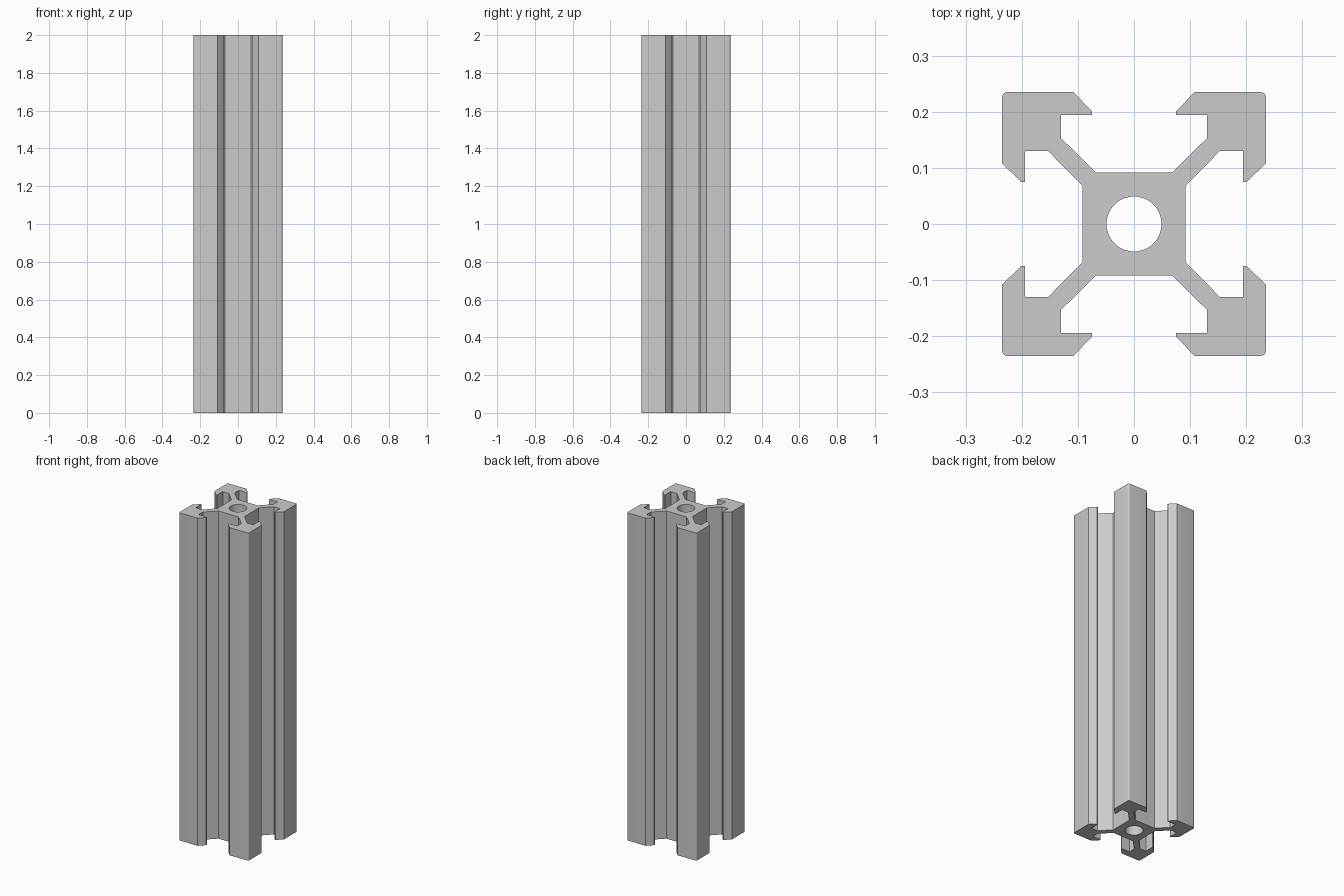
import bpy, bmesh, math
from mathutils import Matrix, Vector

cube = bpy.data.objects.get("Cube")
if cube:
    bpy.data.objects.remove(cube, do_unlink=True)

LENGTH = 2.0
HALF = 0.235      # half width of the bar
CORNER = 0.009    # outer corner radius
BORE = 0.049      # central hole radius
CORE = 0.092      # half width of the core


def arc(centre, radius, start, end, steps):
    """Points along a circular arc, angles in degrees."""
    angles = [math.radians(start + (end - start) * i / steps) for i in range(steps + 1)]
    return [(centre + radius * math.cos(a), centre + radius * math.sin(a)) for a in angles]


# Half of one quadrant: core, diagonal web, slot pocket and lip
half = [(CORE, 0), (CORE, 0.068), (0.153, 0.13), (0.194, 0.13),
        (0.194, 0.075), (0.201, 0.075), (HALF, 0.108)]
outer_corner = arc(HALF - CORNER, CORNER, 0, 90, 4)
mirrored_half = [(y, x) for x, y in reversed(half)]
quadrant = half + outer_corner + mirrored_half + arc(0, BORE, 90, 0, 12)

# Four quadrants welded into the full cross-section
bm = bmesh.new()
for turn in range(4):
    spin = Matrix.Rotation(turn * math.pi / 2, 3, "Z")
    bm.faces.new([bm.verts.new(spin @ Vector((x, y, 0))) for x, y in quadrant])
bmesh.ops.remove_doubles(bm, verts=bm.verts, dist=0.0001)

# Extrude the section to the full length
result = bmesh.ops.extrude_face_region(bm, geom=bm.faces[:], use_keep_orig=True)
top = [v for v in result["geom"] if isinstance(v, bmesh.types.BMVert)]
bmesh.ops.translate(bm, verts=top, vec=(0, 0, LENGTH))
bmesh.ops.recalc_face_normals(bm, faces=bm.faces)

mesh = bpy.data.meshes.new("slotted_bar")
bm.to_mesh(mesh)
bm.free()
bar = bpy.data.objects.new("slotted_bar", mesh)
bpy.context.collection.objects.link(bar)

# Plain grey metal
grey = bpy.data.materials.new("grey_metal")
grey.use_nodes = True
colour = (0.6, 0.6, 0.6, 1)
grey.diffuse_color = colour
grey.node_tree.nodes["Principled BSDF"].inputs["Base Color"].default_value = colour
mesh.materials.append(grey)

# Smooth bore and rounded corners, crisp profile edges
bpy.ops.object.select_all(action="DESELECT")
bar.select_set(True)
bpy.context.view_layer.objects.active = bar
bpy.ops.object.shade_smooth_by_angle(angle=math.radians(30))
